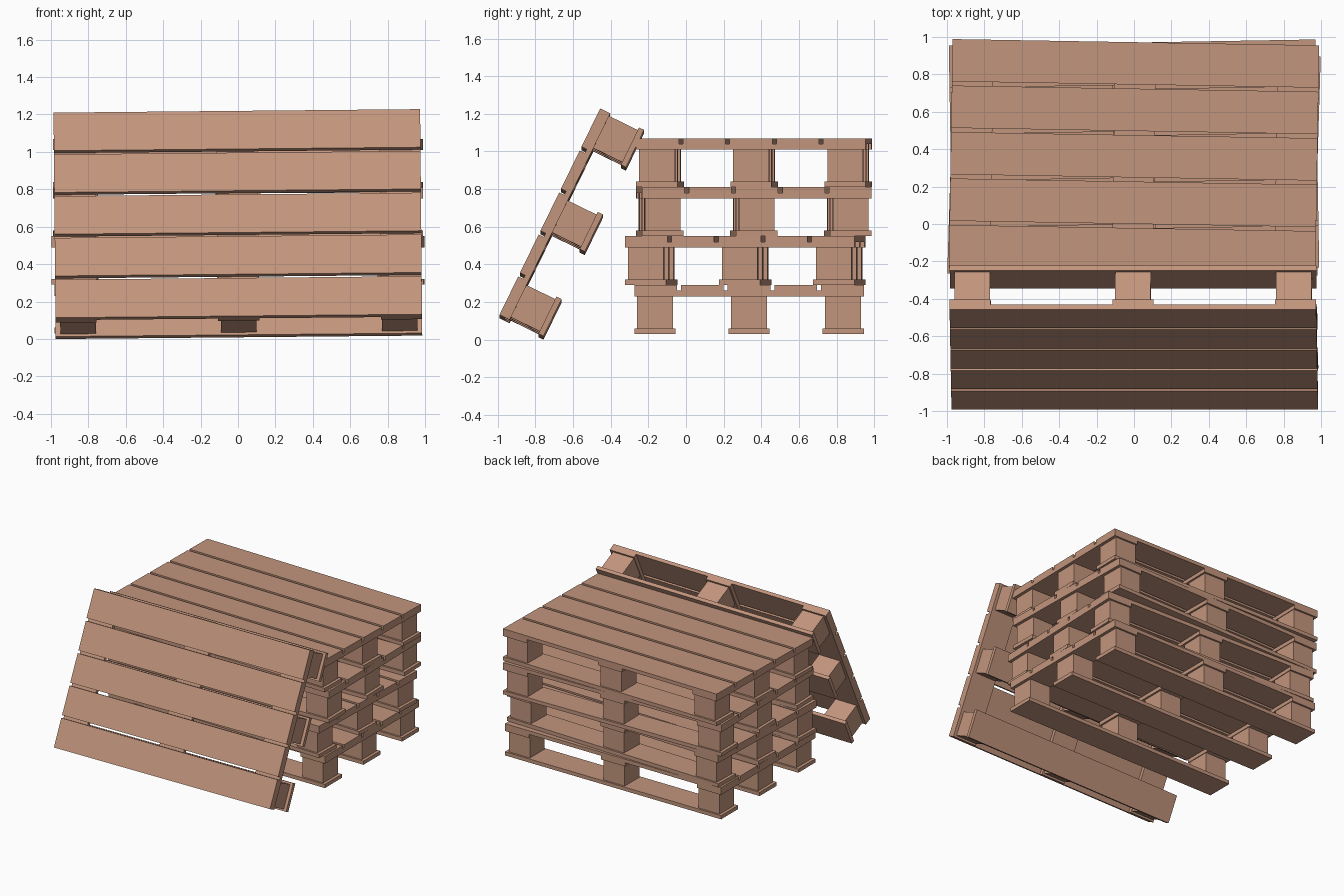
import bpy, bmesh, math
from mathutils import Matrix, Vector, Euler

if "Cube" in bpy.data.objects:
    bpy.data.objects.remove(bpy.data.objects["Cube"])

wood = bpy.data.materials.new("bare wood")
wood.diffuse_color = (0.54, 0.30, 0.205, 1)
wood.use_nodes = True
wood.node_tree.nodes["Principled BSDF"].inputs["Base Color"].default_value = wood.diffuse_color

# Pallet dimensions
LENGTH, WIDTH = 1.96, 1.22
BOARD, BLOCK_H = 0.03, 0.17
GAP = 0.022
SLAT = (WIDTH - 4 * GAP) / 5
ROWS_X = (-0.86, 0, 0.86)
ROWS_Y = (-0.5, 0, 0.5)


def boxes(name, items, matrix):
    """One object made of several (centre, size) boxes."""
    bm = bmesh.new()
    for centre, size in items:
        m = Matrix.Translation(centre) @ Matrix.Diagonal((*size, 1))
        bmesh.ops.create_cube(bm, size=1, matrix=m)
    mesh = bpy.data.meshes.new(name)
    bm.to_mesh(mesh)
    bm.free()
    mesh.materials.append(wood)
    obj = bpy.data.objects.new(name, mesh)
    obj.matrix_world = matrix
    bpy.context.collection.objects.link(obj)


def pallet(name, location, rotation):
    m = Matrix.Translation(Vector(location)) @ Euler(rotation).to_matrix().to_4x4()
    z = BOARD / 2
    # runners on the ground side
    boxes(name + "_runners",
          [((0, y, z), (LENGTH, 0.22, BOARD)) for y in ROWS_Y], m)
    # nine spacer blocks
    boxes(name + "_blocks",
          [((x, y, BOARD + BLOCK_H / 2), (0.19, 0.19, BLOCK_H))
           for x in ROWS_X for y in ROWS_Y], m)
    # cross boards under the deck
    z = BOARD * 1.5 + BLOCK_H
    boxes(name + "_cross_boards",
          [((x * 0.87 / 0.86, 0, z), (0.22, WIDTH, BOARD)) for x in ROWS_X], m)
    # deck slats
    z += BOARD
    boxes(name + "_deck_slats",
          [((0, i * (SLAT + GAP), z), (LENGTH, SLAT, BOARD))
           for i in range(-2, 3)], m)


# Stack of four slightly twisted pallets
for i, (y, twist) in enumerate([(0.335, 0), (0.315, -0.031),
                                (0.36, 0.017), (0.362, -0.017)]):
    pallet(f"stacked_pallet_{i + 1}", (0, y, 0.03 + 0.26 * i), (0, 0, twist))

# Pallet leaning on the front of the stack
pallet("leaning_pallet", (0, -0.49, 0.557), (math.radians(64), -0.0095, 0))
